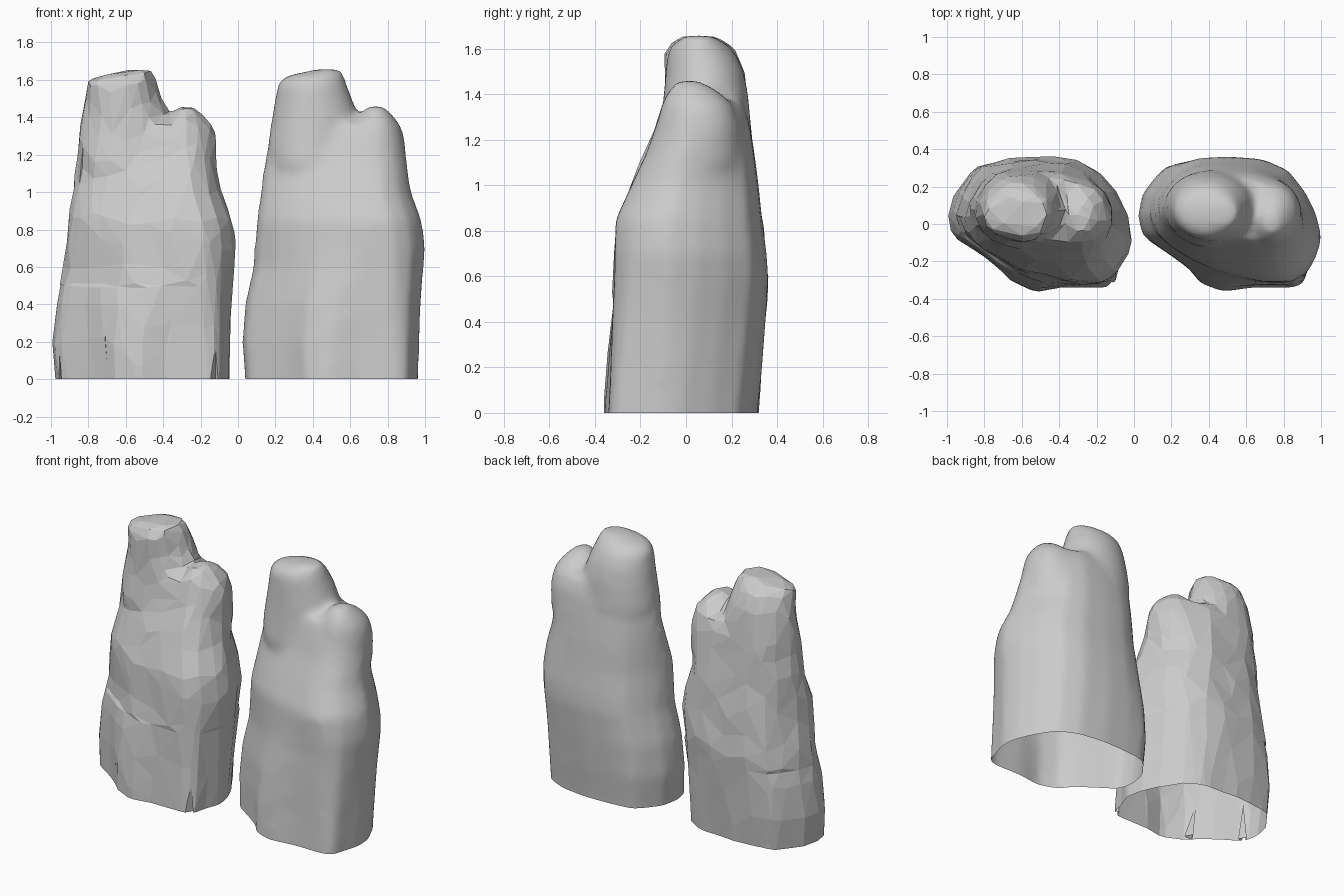
import bpy, bmesh, math
from mathutils import Vector, noise

if "Cube" in bpy.data.objects:
    bpy.data.objects.remove(bpy.data.objects["Cube"])

# Normalised plan outlines: lobed foot and egg-shaped upper body
FOOT = [(1, -.3), (.98, 0), (.85, .4), (.68, .75), (.4, .93), (0, 1), (-.4, .98),
        (-.68, .94), (-.8, .78), (-.95, .52), (-1, .15), (-.95, -.15), (-.66, -.42),
        (-.44, -.64), (-.31, -.87), (-.05, -1), (.3, -.93), (.75, -.94), (.88, -.87), (.93, -.6)]
EGG = [(1, -.25), (.93, .12), (.8, .47), (.6, .8), (.3, .97), (-.1, 1), (-.42, .97),
       (-.66, .84), (-.83, .6), (-.95, .33), (-1, .05), (-.93, -.2), (-.76, -.42),
       (-.52, -.62), (-.25, -.78), (.05, -.89), (.35, -.98), (.62, -.98), (.83, -.8), (.95, -.52)]
OVAL = [(math.cos(i * math.tau / 20), math.sin(i * math.tau / 20)) for i in range(20)]

# Sections: z, x min, x max, y min, y max
BODY = [(-.15, .04, .96, -.365, .31), (0, .035, .965, -.362, .315), (.2, .02, .971, -.35, .335),
        (.4, .035, .98, -.34, .35), (.6, .08, .995, -.325, .362), (.7, .085, 1.005, -.322, .355),
        (.85, .098, .985, -.315, .335), (1.0, .118, .928, -.245, .32), (1.15, .138, .908, -.175, .30),
        (1.28, .165, .885, -.13, .28), (1.37, .195, .81, -.09, .25)]
MAIN_PEAK = [(.95, .22, .62, -.08, .25), (1.15, .165, .65, -.13, .285), (1.25, .157, .66, -.115, .289),
             (1.4, .18, .645, -.1, .275), (1.5, .197, .612, -.09, .255), (1.58, .212, .58, -.085, .22),
             (1.62, .25, .57, -.06, .18), (1.657, .42, .55, -.01, .12)]
SIDE_PEAK = [(.95, .56, .86, -.2, .2), (1.1, .52, .9, -.185, .25), (1.25, .56, .898, -.135, .24),
             (1.35, .60, .875, -.11, .21), (1.41, .645, .83, -.085, .15), (1.46, .69, .78, -.04, .06)]


def loft(bm, rows, shape):
    """Closed skin through box-fitted outlines."""
    rings = []
    for z, x0, x1, y0, y1 in rows:
        ring = []
        for u, v in shape(z):
            ring.append(bm.verts.new(((x0 + x1) / 2 + u * (x1 - x0) / 2,
                                      (y0 + y1) / 2 + v * (y1 - y0) / 2, z)))
        rings.append(ring)
    for a, b in zip(rings, rings[1:]):
        for i in range(20):
            j = (i + 1) % 20
            bm.faces.new((a[i], a[j], b[j], b[i]))
    bm.faces.new(rings[0][::-1])
    bm.faces.new(rings[-1])


def body_shape(z):
    t = min(max((z - .1) / .7, 0), 1)
    return [(a[0] + (b[0] - a[0]) * t, a[1] + (b[1] - a[1]) * t) for a, b in zip(FOOT, EGG)]


def apply_mods(ob):
    bpy.context.view_layer.update()
    dg = bpy.context.evaluated_depsgraph_get()
    mesh = bpy.data.meshes.new_from_object(ob.evaluated_get(dg))
    ob.modifiers.clear()
    ob.data = mesh


def make_rock(name, dx):
    """Fuse trunk and both peaks into one skin."""
    bm = bmesh.new()
    loft(bm, BODY, body_shape)
    loft(bm, MAIN_PEAK, lambda z: OVAL)
    loft(bm, SIDE_PEAK, lambda z: OVAL)
    bmesh.ops.translate(bm, verts=bm.verts, vec=(dx, 0, 0))
    me = bpy.data.meshes.new(name)
    bm.to_mesh(me)
    bm.free()
    ob = bpy.data.objects.new(name, me)
    bpy.context.collection.objects.link(ob)
    rm = ob.modifiers.new("fuse", 'REMESH')
    rm.mode = 'VOXEL'
    rm.voxel_size = .022
    sm = ob.modifiers.new("soften", 'SMOOTH')
    sm.factor = .5
    sm.iterations = 14
    apply_mods(ob)
    return ob


def open_bottom(ob, smooth):
    bm = bmesh.new()
    bm.from_mesh(ob.data)
    bmesh.ops.bisect_plane(bm, geom=bm.verts[:] + bm.edges[:] + bm.faces[:], dist=1e-5,
                           plane_co=(0, 0, 0), plane_no=(0, 0, 1), clear_inner=True)
    for f in bm.faces:
        f.smooth = smooth
    bm.to_mesh(ob.data)
    bm.free()


# Smooth rock on the right
smooth_rock = make_rock("smooth_rock", 0)
open_bottom(smooth_rock, True)

# Faceted rock on the left: roughened, then reduced to flat facets
rough_rock = make_rock("faceted_rock", -1.012)
for v in rough_rock.data.vertices:
    x, y, z = v.co
    n = noise.noise_vector(Vector((x * 6, y * 6, z * (2 if z < .5 else 5))))
    top = min(max(0, z - 1.5) * 8, 1)
    v.co += Vector((n.x, n.y, n.z * .5)) * (.014 + .016 * top)
dec = rough_rock.modifiers.new("facets", 'DECIMATE')
dec.ratio = 700 / (2 * len(rough_rock.data.polygons))
apply_mods(rough_rock)

# Narrow splits rising from the foot
for i, (x, y, h, lean) in enumerate([(-.94, -.06, .25, 0), (-.68, -.25, .26, -.2), (-.12, -.32, .24, 0)]):
    bpy.ops.mesh.primitive_cone_add(vertices=3, radius1=.045, radius2=0, depth=h + .1,
                                    location=(x, y, h / 2 - .05), rotation=(0, lean, 0))
    cutter = bpy.context.object
    cutter.name = f"split_cutter_{i + 1}"
    cutter.hide_render = True
    b = rough_rock.modifiers.new("split", 'BOOLEAN')
    b.operation = 'DIFFERENCE'
    b.solver = 'EXACT'
    b.object = cutter
    apply_mods(rough_rock)
    bpy.data.objects.remove(cutter)
open_bottom(rough_rock, False)
